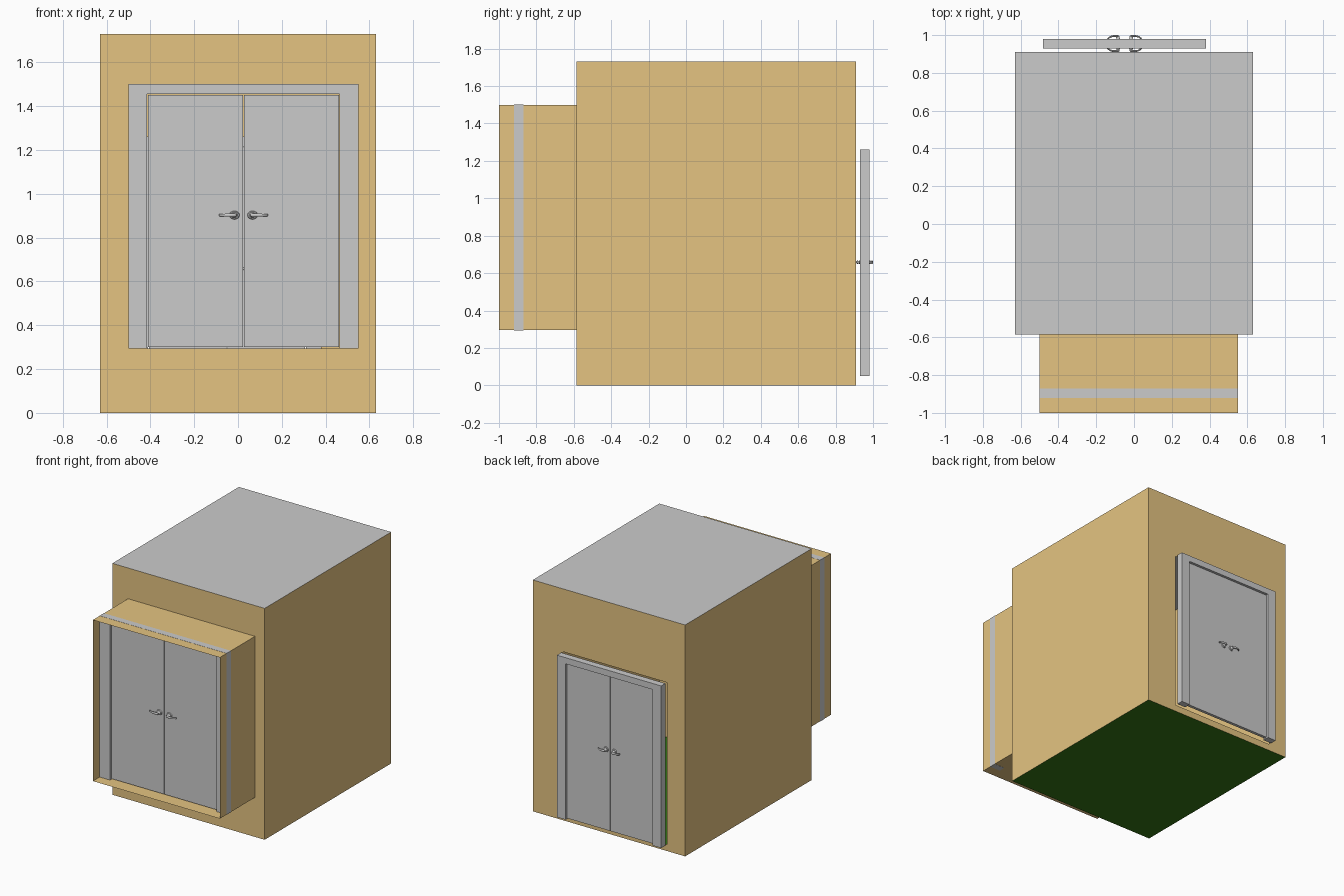
import bpy, bmesh, math
from mathutils import Matrix, Vector

if "Cube" in bpy.data.objects:
    bpy.data.objects.remove(bpy.data.objects["Cube"])


def material(name, rgb):
    m = bpy.data.materials.new(name)
    m.diffuse_color = (*rgb, 1)
    m.use_nodes = True
    m.node_tree.nodes["Principled BSDF"].inputs["Base Color"].default_value = m.diffuse_color
    return m


TAN = material("tan_wall", (0.78, 0.55, 0.22))
GREEN = material("green_floor", (0.035, 0.18, 0.007))


def finish(name, bm, mat=None, smooth=False):
    me = bpy.data.meshes.new(name)
    bm.to_mesh(me)
    bm.free()
    ob = bpy.data.objects.new(name, me)
    bpy.context.collection.objects.link(ob)
    if mat:
        me.materials.append(mat)
    if smooth:
        bpy.ops.object.select_all(action='DESELECT')
        ob.select_set(True)
        bpy.context.view_layer.objects.active = ob
        bpy.ops.object.shade_smooth_by_angle(angle=math.radians(40))
    return ob


def quad(bm, *pts):
    bm.faces.new([bm.verts.new(p) for p in pts])


def add_box(bm, x0, x1, y0, y1, z0, z1):
    m = Matrix.Translation(((x0 + x1) / 2, (y0 + y1) / 2, (z0 + z1) / 2))
    m = m @ Matrix.Diagonal((x1 - x0, y1 - y0, z1 - z0, 1))
    bmesh.ops.create_cube(bm, size=1, matrix=m)


def holed_wall(name, y, hole, out):
    """Flat wall across the room with one rectangular opening."""
    hx0, hx1, hz0, hz1 = hole
    bm = bmesh.new()
    outer = [(-X, 0), (X, 0), (X, H), (-X, H)]
    inner = [(hx0, hz0), (hx1, hz0), (hx1, hz1), (hx0, hz1)]
    o = [bm.verts.new((a, y, b)) for a, b in outer]
    i = [bm.verts.new((a, y, b)) for a, b in inner]
    for k in range(4):
        n = (k + 1) % 4
        f = [o[k], o[n], i[n], i[k]]
        bm.faces.new(f if out < 0 else f[::-1])
    finish(name, bm, TAN)


# Room shell: thin walls, grey roof, green floor
X, Y0, Y1, H = 0.63, -0.585, 0.91, 1.73
FRONT = (-0.50, 0.55, 0.295, 1.50)
BACK = (-0.48, 0.38, 0.05, 1.26)
holed_wall("front_wall", Y0, FRONT, -1)
holed_wall("back_wall", Y1, BACK, 1)
for s, name in ((-1, "left_wall"), (1, "right_wall")):
    bm = bmesh.new()
    p = [(s * X, Y0, 0), (s * X, Y1, 0), (s * X, Y1, H), (s * X, Y0, H)]
    quad(bm, *p[::s])
    finish(name, bm, TAN)
bm = bmesh.new()
quad(bm, (-X, Y0, H), (X, Y0, H), (X, Y1, H), (-X, Y1, H))
finish("roof", bm)
bm = bmesh.new()
quad(bm, (-X, Y0, 0), (-X, Y1, 0), (X, Y1, 0), (X, Y0, 0))
finish("floor", bm, GREEN)

# Entry tunnel, open at both ends
bm = bmesh.new()
x0, x1, z0, z1 = FRONT
ring = [(x0, z0), (x1, z0), (x1, z1), (x0, z1)]
a = [bm.verts.new((x, -1, z)) for x, z in ring]
b = [bm.verts.new((x, Y0, z)) for x, z in ring]
for k in range(4):
    n = (k + 1) % 4
    bm.faces.new((a[k], b[k], b[n], a[n]))
bmesh.ops.recalc_face_normals(bm, faces=bm.faces)
finish("entry_tunnel", bm, TAN)


def add_tube(bm, path, sides=10):
    """Round tube through (x, y, radius) points in the plane z = 0."""
    rings = []
    for k, (x, y, r) in enumerate(path):
        q, p = path[min(k + 1, len(path) - 1)], path[max(k - 1, 0)]
        t = Vector((q[0] - p[0], q[1] - p[1], 0)).normalized()
        side = Vector((-t.y, t.x, 0))
        rings.append([bm.verts.new(Vector((x, y, 0)) + r * (
            0.7 * math.cos(w) * side + math.sin(w) * Vector((0, 0, 1))))
            for w in (2 * math.pi * j / sides for j in range(sides))])
    for r, s in zip(rings, rings[1:]):
        for j in range(sides):
            n = (j + 1) % sides
            bm.faces.new((r[j], r[n], s[n], s[j]))
    bm.faces.new(rings[0][::-1])
    bm.faces.new(rings[-1])


def handle(name, cx, cy, cz, sx, sy):
    """Lever handle: rosette, tapered neck and curved grip."""
    bm = bmesh.new()
    turn = Matrix.Rotation(-math.pi / 2, 4, 'X')
    for r1, r2, lo, hi in ((0.020, 0.017, 0.009, 0.018), (0.013, 0.007, 0.017, 0.034)):
        bmesh.ops.create_cone(bm, cap_ends=True, segments=20, radius1=r1, radius2=r2,
                              depth=hi - lo,
                              matrix=Matrix.Translation((0, (lo + hi) / 2, 0)) @ turn)
    add_tube(bm, [(-0.007, 0.036, 0.005), (0.0, 0.038, 0.009), (0.014, 0.040, 0.008),
                  (0.030, 0.039, 0.007), (0.043, 0.035, 0.006), (0.052, 0.028, 0.006),
                  (0.056, 0.024, 0.005)])
    k = abs(sx)
    bmesh.ops.transform(bm, verts=bm.verts, matrix=Matrix.Translation((cx, cy, cz))
                        @ Matrix.Diagonal((sx, sy, 1, 1)))
    bmesh.ops.recalc_face_normals(bm, faces=bm.faces)
    finish(name, bm, smooth=True)


def double_door(prefix, opening, cy):
    x0, x1, z0, z1 = opening
    mid, k = (x0 + x1) / 2, (x1 - x0) / 0.86
    jamb, top, e = 0.07 * k, 0.045, 0.001
    # Frame: one U-shaped profile extruded in depth
    prof = [(x0 - e, z0 - e), (x0 + jamb, z0 - e), (x0 + jamb, z1 - top),
            (x1 - jamb, z1 - top), (x1 - jamb, z0 - e), (x1 + e, z0 - e),
            (x1 + e, z1 + e), (x0 - e, z1 + e)]
    bm = bmesh.new()
    f = bm.faces.new([bm.verts.new((x, cy - 0.025, z)) for x, z in prof])
    g = bmesh.ops.extrude_face_region(bm, geom=[f])
    bmesh.ops.translate(bm, vec=(0, 0.05, 0),
                        verts=[v for v in g["geom"] if isinstance(v, bmesh.types.BMVert)])
    bmesh.ops.recalc_face_normals(bm, faces=bm.faces)
    finish(prefix + "_door_frame", bm)
    # Two leaves with a handle on each face
    for s, side in ((-1, "left"), (1, "right")):
        bm = bmesh.new()
        xs = sorted((mid + s * 0.002, mid + s * ((x1 - x0) / 2 - jamb - 0.003)))
        add_box(bm, *xs, cy - 0.011, cy + 0.011, z0 + 0.006, z1 - top - 0.004)
        finish(f"{prefix}_{side}_leaf", bm)
        for d, face in ((-1, "outer"), (1, "inner")):
            handle(f"{prefix}_{side}_{face}_handle", mid + s * 0.034 * k, cy,
                   z0 + 0.608, s * k, d)


double_door("front", FRONT, -0.895)
double_door("back", BACK, 0.955)
